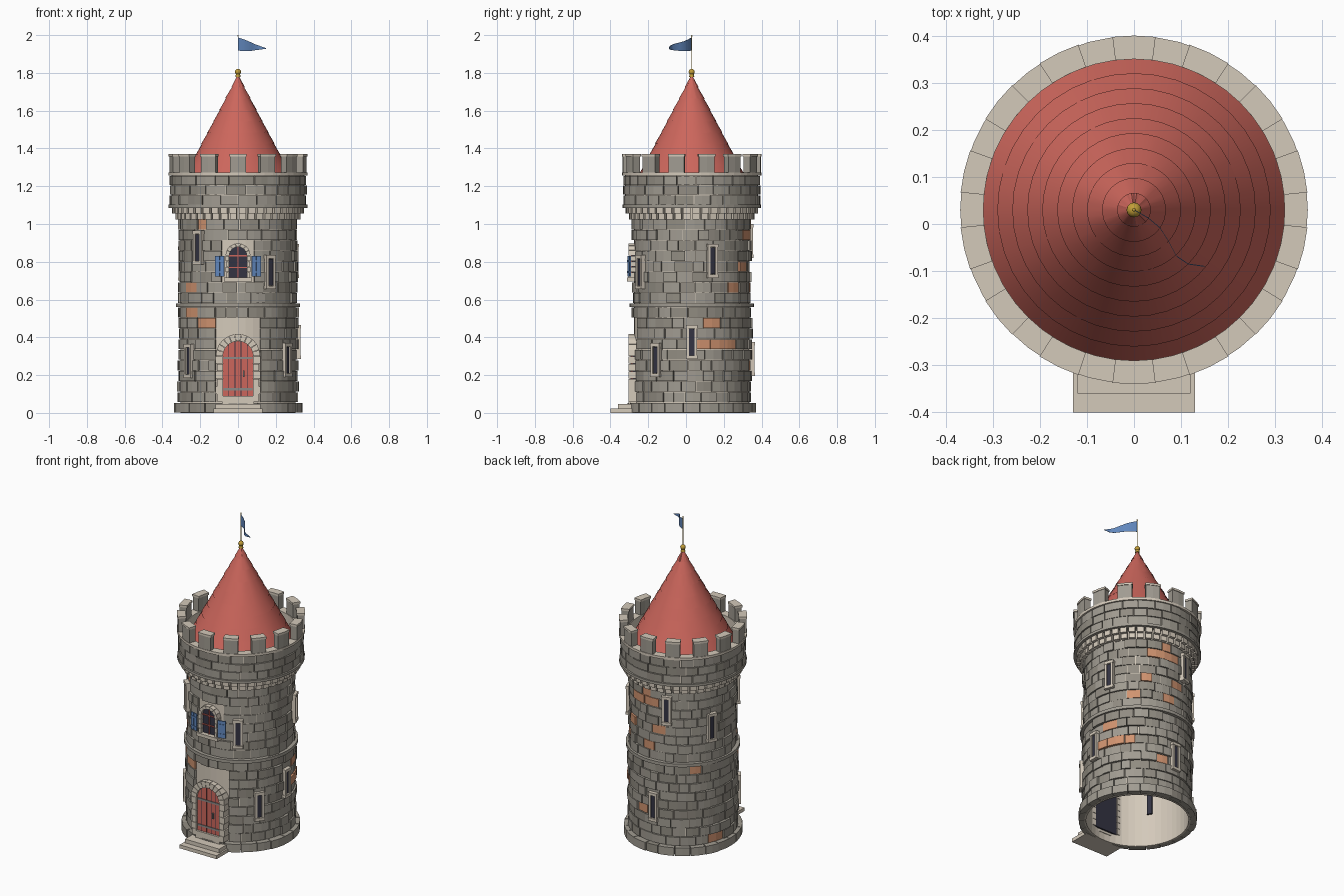
import bpy, bmesh, math, random
from mathutils import Matrix, Vector

if "Cube" in bpy.data.objects:
    bpy.data.objects.remove(bpy.data.objects["Cube"])

random.seed(7)
CY = 0.03                       # tower axis sits slightly behind the origin
NAMES = {"grey_stone": (.63, .61, .57), "dark_stone": (.57, .55, .51), "pale_stone": (.83, .79, .73),
         "orange_brick": (.82, .58, .44), "red_paint": (.80, .40, .36), "dark_opening": (.20, .20, .26),
         "blue_cloth": (.38, .53, .74), "gold": (.76, .62, .22), "iron": (.55, .54, .53)}
GREY, DARK, PALE, BRICK, RED, HOLE, BLUE, GOLD, IRON = range(9)
MATS = []
for n, c in NAMES.items():
    m = bpy.data.materials.new(n)
    m.diffuse_color = [((v + .055) / 1.055) ** 2.4 for v in c] + [1]
    m.use_nodes = True
    m.node_tree.nodes["Principled BSDF"].inputs["Base Color"].default_value = m.diffuse_color
    MATS.append(m)


def finish(name, bm, smooth=False):
    bmesh.ops.recalc_face_normals(bm, faces=bm.faces)
    me = bpy.data.meshes.new(name)
    bm.to_mesh(me)
    bm.free()
    for m in MATS:
        me.materials.append(m)
    ob = bpy.data.objects.new(name, me)
    bpy.context.collection.objects.link(ob)
    if smooth:
        bpy.context.view_layer.objects.active = ob
        ob.select_set(True)
        bpy.ops.object.shade_smooth_by_angle(angle=math.radians(30))
        ob.select_set(False)
    return ob


def arc(bm, a0, a1, r0, r1, z0, z1, mi, n=2):
    """Curved block between two angles (degrees, 0 = front, + = towards +x)."""
    full = a1 - a0 >= 360
    rows = []
    for i in range(n if full else n + 1):
        a = math.radians(a0 + (a1 - a0) * i / n)
        s, c = math.sin(a), -math.cos(a)
        rows.append([bm.verts.new((r * s, CY + r * c, z))
                     for r, z in ((r0, z0), (r1, z0), (r1, z1), (r0, z1))])
    fs = []
    for i in range(n):
        p, q = rows[i], rows[(i + 1) % len(rows)]
        fs += [bm.faces.new((p[k], p[(k + 1) % 4], q[(k + 1) % 4], q[k])) for k in range(4)]
    if not full:
        fs += [bm.faces.new(rows[0]), bm.faces.new(rows[-1])]
    for f in fs:
        f.material_index = mi


def prism(bm, pts, y0, y1, mi, M=Matrix()):
    """Outline in x,z pushed through from y0 to y1."""
    a = [bm.verts.new(M @ Vector((x, y0, z))) for x, z in pts]
    b = [bm.verts.new(M @ Vector((x, y1, z))) for x, z in pts]
    k = len(pts)
    fs = [bm.faces.new(a), bm.faces.new(b)]
    fs += [bm.faces.new((a[i], a[(i + 1) % k], b[(i + 1) % k], b[i])) for i in range(k)]
    for f in fs:
        f.material_index = mi


def box(bm, x0, x1, y0, y1, z0, z1, mi, M=Matrix()):
    prism(bm, ((x0, z0), (x1, z0), (x1, z1), (x0, z1)), y0, y1, mi, M)


def arch(w, z0, zs, n=12):
    return [(-w, z0), (w, z0)] + [(w * math.cos(math.pi * i / n), zs + w * math.sin(math.pi * i / n))
                                  for i in range(n + 1)]


def ring(name, r0, r1, z0, z1, mi=PALE, n=48):
    bm = bmesh.new()
    arc(bm, 0, 360, r0, r1, z0, z1, mi, n)
    return finish(name, bm)


# angle and height of the orange bricks
BRICKS = [(-48, .66), (-33, .46), (-58, .52), (-38, 1.0), (105, .46), (107, .35), (127, .39), (125, .34),
          (140, .66), (161, .24), (173, 1.0), (187, .755), (176, .66), (187, .95), (229, .52), (249, .11),
          (150, .80), (160, .92)]


def courses(name, z0, z1, rows, r0, r1, gap, jitter=.008, wmin=10, wmax=20):
    """Rows of uneven blocks; gap(z) gives the half angle left bare at the front."""
    bm = bmesh.new()
    h = (z1 - z0) / rows
    for k in range(rows):
        lo, hi = z0 + k * h, z0 + (k + 1) * h
        g = gap((lo + hi) / 2)
        a, end = (g, 360 - g) if g else (k * 7.0, k * 7.0 + 360)
        while a < end - .1:
            b = a + random.uniform(wmin, wmax)
            if end - b < wmin * .7:
                b = end
            mi = random.choice((GREY, GREY, DARK))
            if any(a <= t % 360 < b and lo <= z < hi for t, z in BRICKS):
                mi = BRICK
            arc(bm, a + .35, b - .35, r0, r1 + random.uniform(-jitter, jitter * .7), lo + .002, hi - .002, mi)
            a = b
    return finish(name, bm)


# wall core, stone courses and bands
ring("wall_core", .295, .305, .0, 1.10)
courses("lower_wall_blocks", .055, .56, 9, .300, .318, lambda z: 22 if z < .5 else 0)
courses("upper_wall_blocks", .58, 1.025, 8, .300, .314, lambda z: 16 if .67 < z < .92 else 0)
courses("base_blocks", 0, .055, 1, .297, .341, lambda z: 0, .004, 12, 18)
ring("middle_band", .30, .329, .560, .580, GREY)

# corbels under the parapet
bm = bmesh.new()
for i in range(44):
    a = i * 360 / 44
    arc(bm, a + .8, a + 7.0, .300, .332, 1.025, 1.055, PALE, 1)
    arc(bm, a + .8, a + 7.0, .300, .350, 1.055, 1.088, PALE, 1)
finish("corbels", bm)
ring("parapet_lower_ledge", .30, .367, 1.086, 1.102, GREY)
ring("parapet_core", .322, .352, 1.10, 1.258)
courses("parapet_blocks", 1.102, 1.256, 3, .345, .362, lambda z: 0, .004, 11, 19)
ring("parapet_top_ledge", .320, .369, 1.256, 1.272)

# merlons with pale caps
bm = bmesh.new()
for i in range(14):
    a = i * 360 / 14
    arc(bm, a - 6.6, a + 6.6, .324, .366, 1.270, 1.357, GREY)
    arc(bm, a - 7.1, a + 7.1, .320, .370, 1.357, 1.370, PALE)
finish("merlons", bm)

# stepped conical roof
bm = bmesh.new()
prof, N, ROWS = [], 40, 10
for k in range(ROWS):
    t0, t1 = k / ROWS, (k + 1) / ROWS
    prof += [(.318 * (1 - t0) + .004, 1.19 + .6 * t0 - .006), (.318 * (1 - t1) + .001 - .004 * (k < 9), 1.19 + .6 * t1)]
loops = []
for j, (r, z) in enumerate(prof):
    loops.append([bm.verts.new((r * math.sin(2 * math.pi * i / N), CY - r * math.cos(2 * math.pi * i / N),
                                z + (random.uniform(-.003, .003) if j % 2 == 0 else 0))) for i in range(N)])
for p, q in zip(loops, loops[1:]):
    for i in range(N):
        bm.faces.new((p[i], p[(i + 1) % N], q[(i + 1) % N], q[i])).material_index = RED
finish("roof", bm, True)

# gold finial, thin pole and tip
bm = bmesh.new()
for r, z in ((.016, 1.805), (.004, 1.996)):
    bmesh.ops.create_uvsphere(bm, u_segments=12, v_segments=8, radius=r, matrix=Matrix.Translation((0, CY, z)))
bmesh.ops.create_cone(bm, segments=12, radius1=.014, radius2=.010, depth=.02, cap_ends=True,
                      matrix=Matrix.Translation((0, CY, 1.788)))
bmesh.ops.create_cone(bm, segments=6, radius1=.0015, radius2=.0015, depth=.19, cap_ends=True,
                      matrix=Matrix.Translation((0, CY, 1.903)))
for f in bm.faces:
    f.material_index = GOLD
finish("finial_and_pole", bm, True)

# waving pennant
bm = bmesh.new()
path = [(0, .03, 1.918, 1.988), (.03, .013, 1.916, 1.978), (.055, -.008, 1.916, 1.968), (.073, -.036, 1.917, 1.960),
        (.09, -.068, 1.920, 1.952), (.115, -.085, 1.923, 1.943), (.15, -.09, 1.928, 1.930)]
cols = [[bm.verts.new((x, y + d, z)) for d, z in ((-.001, a), (-.001, b), (.001, b), (.001, a))]
        for x, y, a, b in path]
for p, q in zip(cols, cols[1:]):
    for k in range(4):
        bm.faces.new((p[k], p[(k + 1) % 4], q[(k + 1) % 4], q[k])).material_index = BLUE
bm.faces.new(cols[0]).material_index = BLUE
bm.faces.new(cols[-1]).material_index = BLUE
finish("pennant", bm, True)


def arch_frame(bm, w, t, z0, zs, y0, y1, jambs, wedges):
    """Stone surround: stacked jamb blocks and arch wedges."""
    for i in range(jambs):
        a, b = z0 + (zs - z0) * i / jambs, z0 + (zs - z0) * (i + 1) / jambs
        e = t if i % 2 else t * .8
        for x0, x1 in ((-w - e, -w), (w, w + e)):
            box(bm, x0, x1, y0, y1, a + .001, b - .001, PALE)
    for i in range(wedges):
        a, b = (math.pi * (i + s) / wedges for s in (.03, .97))
        prism(bm, [(r * math.cos(u), zs + r * math.sin(u))
                   for r, u in ((w, a), (w + t, a), (w + t, b), (w, b))], y0, y1, PALE)


# door
bm = bmesh.new()
prism(bm, arch(.08, .06, .30), -.250, -.282, HOLE)
prism(bm, arch(.08, .09, .30), -.281, -.292, RED)
for x in (-.048, -.016, .016, .048):
    box(bm, x - .0015, x + .0015, -.290, -.293, .09, .30 + math.sqrt(.08 ** 2 - x * x), HOLE)
for z in (.125, .29):
    box(bm, -.078, .078, -.290, -.296, z - .006, z + .006, IRON)
box(bm, .027, .035, -.290, -.300, .19, .225, IRON)
finish("door", bm)
bm = bmesh.new()
arch_frame(bm, .08, .038, .06, .30, -.245, -.305, 6, 11)
box(bm, -.085, .085, -.26, -.305, .045, .09, PALE)
finish("door_surround", bm)

# steps
bm = bmesh.new()
box(bm, -.13, .13, -.40, -.27, 0, .022, PALE)
box(bm, -.12, .12, -.36, -.27, .022, .046, PALE)
finish("steps", bm)

# arched window with bars, surround and shutters
bm = bmesh.new()
prism(bm, arch(.047, .715, .832), -.250, -.285, HOLE)
box(bm, -.003, .003, -.283, -.292, .715, .877, RED)
for z in (.77, .832):
    box(bm, -.047, .047, -.283, -.292, z - .003, z + .003, RED)
finish("window", bm)
bm = bmesh.new()
arch_frame(bm, .047, .020, .715, .832, -.25, -.304, 4, 7)
box(bm, -.074, .074, -.26, -.312, .695, .716, PALE)
finish("window_surround", bm)
bm = bmesh.new()
for s in (-1, 1):
    M = Matrix.Translation((s * .072, -.306, 0)) @ Matrix.Rotation(s * math.radians(14), 4, 'Z')
    for k in range(2):
        xs = sorted((s * (.001 + k * .025), s * (.024 + k * .025)))
        box(bm, xs[0], xs[1], -.004, .004, .722, .83, BLUE, M)
    for z in (.745, .805):
        xs = sorted((0, s * .049))
        box(bm, xs[0], xs[1], -.007, 0, z - .005, z + .005, BLUE, M)
finish("shutters", bm)

# arrow slits: angle, middle height
bm = bmesh.new()
for a, z in ((-41, .875), (32, .745), (110, .805), (198, .91), (246, .79),
             (-54, .275), (54, .28), (90, .375), (183, .285)):
    M = Matrix.Translation((0, CY, z)) @ Matrix.Rotation(math.radians(a), 4, 'Z')
    box(bm, -.015, .015, -.325, -.285, -.07, .07, HOLE, M)
    for s in (-1, 1):
        box(bm, *sorted((s * .014, s * .028)), -.332, -.300, -.075, .075, PALE, M)
        box(bm, -.030, .030, -.334, -.300, *sorted((s * .072, s * .090)), PALE, M)
finish("arrow_slits", bm)
